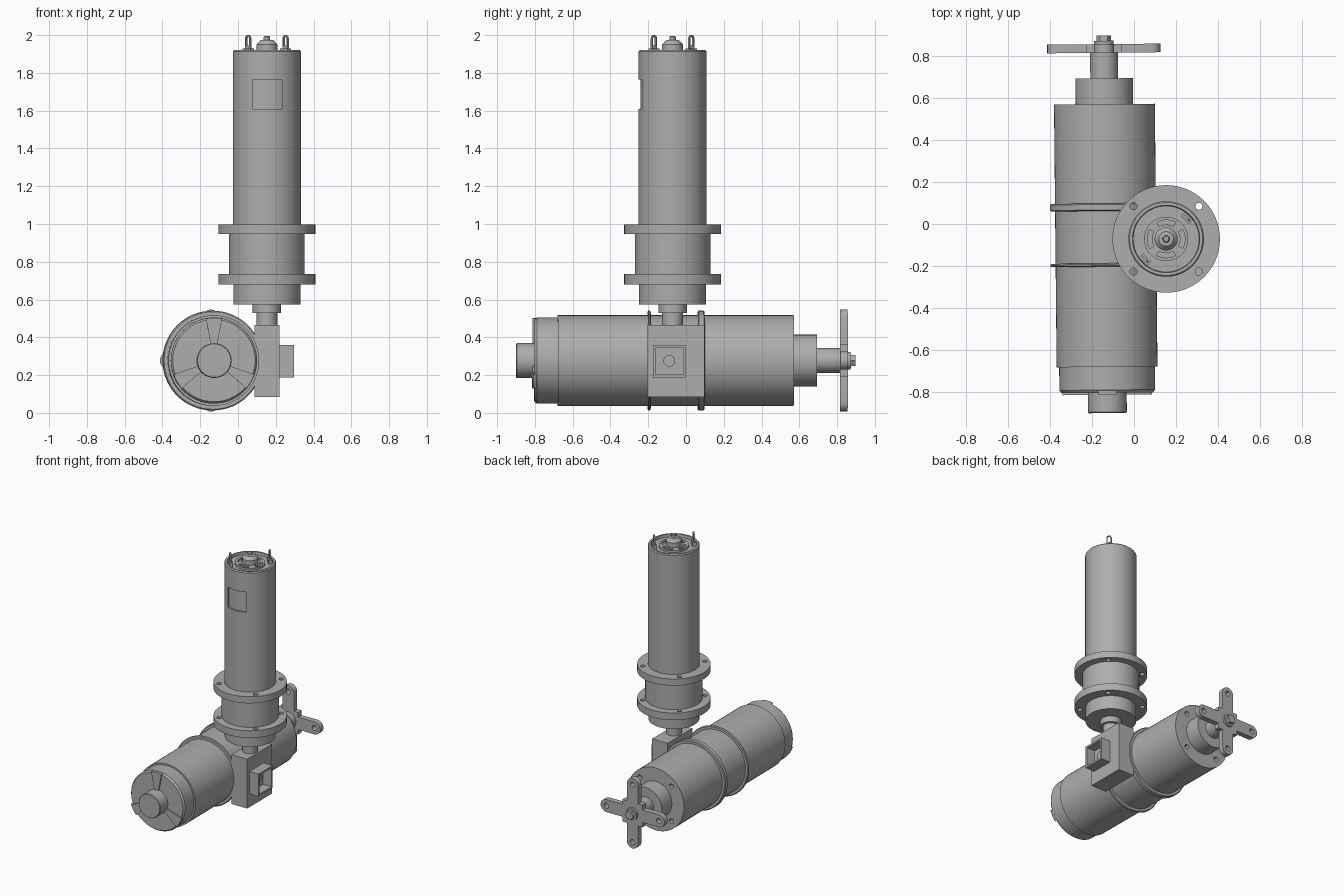
import bpy, bmesh
from math import pi, cos, sin, radians
from mathutils import Matrix, Vector

if "Cube" in bpy.data.objects:
    bpy.data.objects.remove(bpy.data.objects["Cube"], do_unlink=True)

grey = bpy.data.materials.new("machine_grey")
grey.use_nodes = True
GREY = (0.42, 0.42, 0.42, 1)
grey.diffuse_color = GREY
grey.node_tree.nodes["Principled BSDF"].inputs["Base Color"].default_value = GREY

# Local frames: z runs along the axis of each drum
UPRIGHT = Matrix.Translation((0.153, -0.071, 0))
LYING = (Matrix.Translation((-0.135, 0, 0.277)) @ Matrix.Rotation(0.01, 4, 'Z')
         @ Matrix.Rotation(-pi / 2, 4, 'X'))
WORLD = Matrix.Identity(4)
parts = []


def finish(bm, name, frame):
    bmesh.ops.recalc_face_normals(bm, faces=bm.faces)
    bm.transform(frame)
    mesh = bpy.data.meshes.new(name)
    bm.to_mesh(mesh)
    bm.free()
    mesh.materials.append(grey)
    ob = bpy.data.objects.new(name, mesh)
    bpy.context.collection.objects.link(ob)
    parts.append(ob)
    return ob


def lathe(name, profile, frame, steps=64, closed=False):
    """Spin (radius, height) points around local z."""
    bm = bmesh.new()
    vs = [bm.verts.new((r, 0, h)) for r, h in profile]
    edges = [bm.edges.new(p) for p in zip(vs, vs[1:])]
    if closed:
        edges.append(bm.edges.new((vs[-1], vs[0])))
    bmesh.ops.spin(bm, geom=vs + edges, axis=(0, 0, 1), cent=(0, 0, 0),
                   angle=2 * pi, steps=steps)
    bmesh.ops.remove_doubles(bm, verts=bm.verts, dist=1e-5)
    return finish(bm, name, frame)


def rod(name, r, h0, h1, frame, steps=64):
    return lathe(name, [(0, h0), (r, h0), (r, h1), (0, h1)], frame, steps)


def prism(name, outline, h0, h1, frame):
    """Extrude a flat outline along local z."""
    bm = bmesh.new()
    face = bm.faces.new([bm.verts.new((x, y, h0)) for x, y in outline])
    new = bmesh.ops.extrude_face_region(bm, geom=[face])["geom"]
    bmesh.ops.translate(bm, vec=(0, 0, h1 - h0),
                        verts=[v for v in new if isinstance(v, bmesh.types.BMVert)])
    return finish(bm, name, frame)


def box(name, lo, hi, frame=WORLD):
    (x0, y0, z0), (x1, y1, z1) = lo, hi
    return prism(name, [(x0, y0), (x1, y0), (x1, y1), (x0, y1)], z0, z1, frame)


def arc(r, a0, a1, n=10):
    return [(r * cos(a0 + (a1 - a0) * i / n), r * sin(a0 + (a1 - a0) * i / n))
            for i in range(n + 1)]


def sector(name, r0, r1, mid, half, h0, h1, frame):
    a, b = radians(mid - half), radians(mid + half)
    return prism(name, arc(r0, a, b) + arc(r1, b, a), h0, h1, frame)


def cut(ob, cutters):
    """Subtract cutters, bake the result and drop the helpers."""
    for c in cutters:
        mod = ob.modifiers.new("cut", 'BOOLEAN')
        mod.operation, mod.solver, mod.object = 'DIFFERENCE', 'EXACT', c
    graph = bpy.context.evaluated_depsgraph_get()
    mesh = bpy.data.meshes.new_from_object(ob.evaluated_get(graph))
    ob.modifiers.clear()
    ob.data = mesh
    for c in cutters:
        parts.remove(c)
        bpy.data.objects.remove(c, do_unlink=True)


def drills(count, ring, r, h0, h1, frame, start=45):
    out = []
    for i in range(count):
        a = radians(start + 360 * i / count)
        spot = frame @ Matrix.Translation((ring * cos(a), ring * sin(a), 0))
        out.append(rod("drill", r, h0, h1, spot, 16))
    return out


# Upright motor drum with sunk name plate and recessed top
motor = lathe("motor_drum", [(0, 0.99), (0.18, 0.99), (0.18, 1.913), (0.174, 1.92),
                             (0.16, 1.92), (0.157, 1.9), (0, 1.9)], UPRIGHT)
cut(motor, [box("plate_cutter", (0.078, -0.3, 1.61), (0.232, -0.15, 1.765))])
rod("plate_floor", 0.169, 1.55, 1.82, UPRIGHT)

# Vented top cover, bearing knob and lifting eyes
cover = rod("vent_cover", 0.105, 1.89, 1.915, UPRIGHT)
cut(cover, [sector("slot", 0.068, 0.09, q * 90, 30, 1.903, 1.95, UPRIGHT) for q in range(4)])
lathe("top_knob", [(0, 1.9), (0.055, 1.9), (0.055, 1.95), (0.035, 1.973), (0.017, 1.975),
                   (0.017, 1.99), (0.012, 1.996), (0, 1.996)], UPRIGHT, 32)
for side, angle in (("left", 45), ("right", 225)):
    spot = UPRIGHT @ Matrix.Rotation(radians(angle), 4, 'Z') @ Matrix.Translation((0.14, 0, 0))
    box(side + "_eye_base", (-0.014, -0.028, 1.895), (0.014, 0.028, 1.93), spot)
    upright_plane = spot @ Matrix.Translation((0, 0, 1.981)) @ Matrix.Rotation(pi / 2, 4, 'Y')
    eye = prism(side + "_lifting_eye", arc(0.019, pi / 2, 3 * pi / 2) + [(0.06, -0.019), (0.06, 0.019)],
                -0.005, 0.005, upright_plane)
    cut(eye, [prism("eye_hole", arc(0.011, pi / 2, 3 * pi / 2) + [(0.035, -0.011), (0.035, 0.011)],
                    -0.02, 0.02, upright_plane)])

# Flanged coupling under the motor
for name, low, high in (("upper_flange", 0.946, 0.997), ("lower_flange", 0.68, 0.735)):
    flange = rod(name, 0.256, low, high, UPRIGHT)
    cut(flange, drills(4, 0.22, 0.017, low - 0.05, high + 0.05, UPRIGHT))
rod("coupling_neck", 0.2, 0.73, 0.95, UPRIGHT)
rod("coupling_base", 0.178, 0.575, 0.69, UPRIGHT)
rod("shaft_collar", 0.075, 0.53, 0.58, UPRIGHT, 40)
rod("drive_shaft", 0.055, 0.44, 0.54, UPRIGHT, 32)

# Gear box with square side port
box("gear_box", (0.088, -0.203, 0.085), (0.22, 0.098, 0.465))
port = box("side_port", (0.21, -0.175, 0.188), (0.297, -0.002, 0.36))
cut(port, [box("port_cutter", (0.226, -0.161, 0.202), (0.35, -0.016, 0.346))])
port_frame = Matrix.Translation((0.22, -0.089, 0.275)) @ Matrix.Rotation(pi / 2, 4, 'Y')
rod("port_stud", 0.031, 0, 0.02, port_frame, 24)

# Lying drum with bolt holes on the back and two clamp bands
drum = lathe("main_drum", [(0, -0.68), (0.24, -0.68), (0.24, 0.57), (0, 0.57)], LYING)
cut(drum, drills(4, 0.19, 0.018, 0.54, 0.6, LYING))
for name, y0, y1 in (("front_band", -0.203, -0.187), ("back_band", 0.062, 0.098)):
    lathe(name, [(0.235, y0), (0.258, y0), (0.264, y0 + 0.005), (0.264, y1 - 0.005),
                 (0.258, y1), (0.235, y1)], LYING, closed=True)

# Front cap with three raised wedges and a round knob
lathe("front_cap", [(0, -0.67), (0.228, -0.67), (0.228, -0.79), (0.218, -0.803), (0, -0.803)], LYING)
for mid in (-90, 30, 150):
    sector("cap_wedge", 0.08, 0.226, mid, 11, -0.813, -0.79, LYING)
lathe("front_knob", [(0, -0.79), (0.092, -0.79), (0.092, -0.895), (0.088, -0.9), (0, -0.9)], LYING, 40)

# Output end: boss, shaft, four-armed lever and nut
rod("back_boss", 0.137, 0.56, 0.693, LYING)
rod("output_shaft", 0.066, 0.68, 0.83, LYING, 40)
outline = []
for q in range(4):
    turn = Matrix.Rotation(q * pi / 2, 2)
    tip = [(0.222 + x, y) for x, y in arc(0.048, -pi / 2, pi / 2)]
    arm = [(0.085, -0.085), (0.085, -0.048)] + tip + [(0.085, 0.048)]
    outline += [tuple(turn @ Vector(p)) for p in arm]
lever = prism("cross_lever", outline, 0.815, 0.856, LYING)
cut(lever, drills(4, 0.222, 0.02, 0.78, 0.9, LYING, 0))
rod("lever_washer", 0.046, 0.85, 0.872, LYING, 32)
rod("lever_nut", 0.034, 0.87, 0.898, LYING, 6)

# Smooth round surfaces, keep edges crisp
bpy.ops.object.select_all(action='DESELECT')
for ob in parts:
    ob.select_set(True)
bpy.context.view_layer.objects.active = parts[0]
bpy.ops.object.shade_smooth_by_angle(angle=radians(30))
